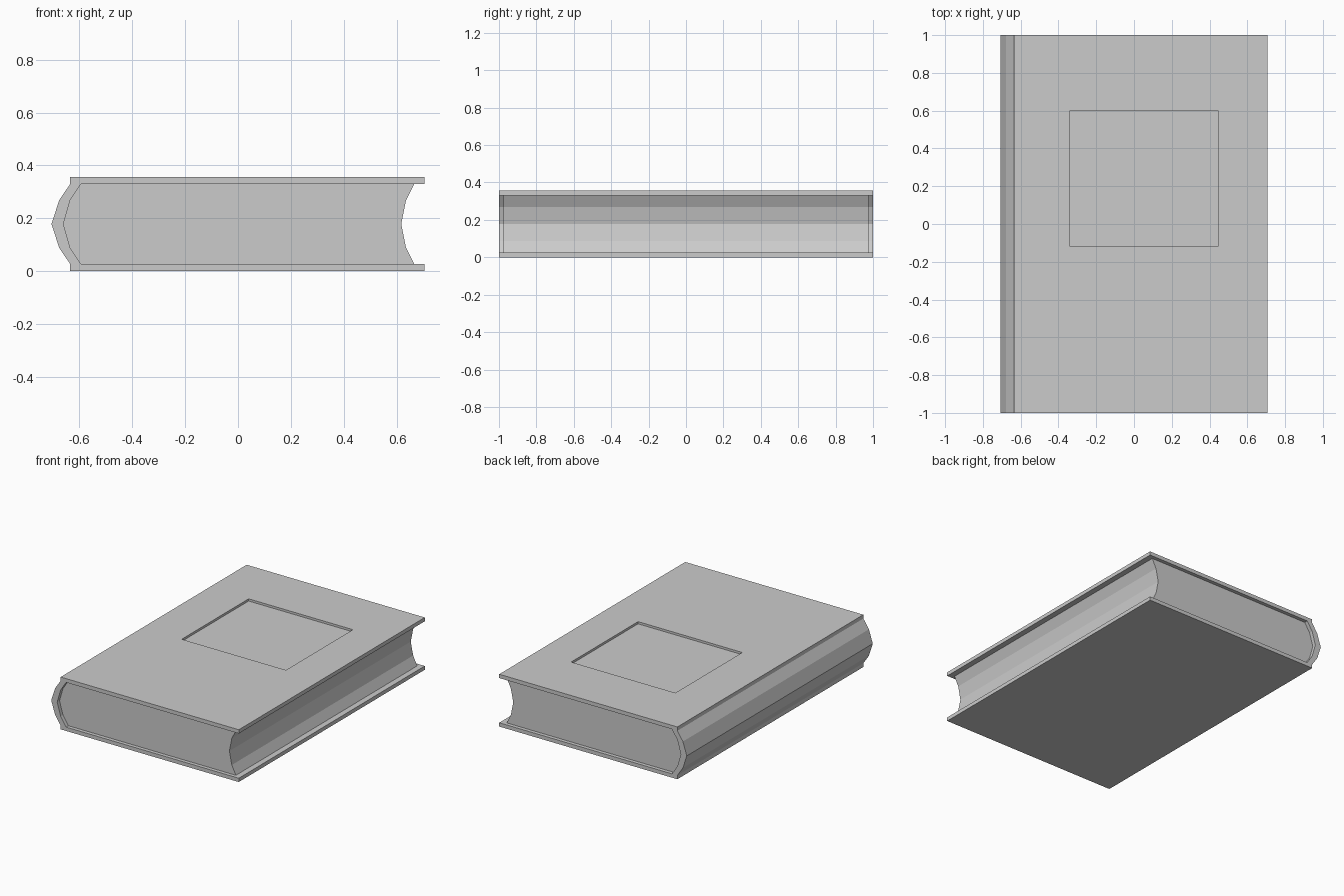
import bpy
import bmesh

cube = bpy.data.objects.get("Cube")
if cube:
    bpy.data.objects.remove(cube, do_unlink=True)

grey = bpy.data.materials.new("plain_grey")
grey.use_nodes = True
colour = (0.6, 0.6, 0.6, 1)
grey.diffuse_color = colour
grey.node_tree.nodes["Principled BSDF"].inputs["Base Color"].default_value = colour

TOP, BOARD, MID = 0.356, 0.026, 0.178


def curve(edge_x, bulge_x, tip_x):
    """Five-point faceted arc, from the lower board to the upper one."""
    half = [(edge_x, BOARD), (bulge_x, 0.088)]
    return half + [(tip_x, MID)] + [(x, TOP - z) for x, z in reversed(half)]


def extrude_profile(profile, half_depth):
    """Prism along y from an x-z outline."""
    bm = bmesh.new()
    face = bm.faces.new([bm.verts.new((x, -half_depth, z)) for x, z in profile])
    result = bmesh.ops.extrude_face_region(bm, geom=[face])
    verts = [g for g in result["geom"] if isinstance(g, bmesh.types.BMVert)]
    bmesh.ops.translate(bm, verts=verts, vec=(0, 2 * half_depth, 0))
    bmesh.ops.recalc_face_normals(bm, faces=bm.faces)
    return bm


def finish(bm, name):
    mesh = bpy.data.meshes.new(name)
    bm.to_mesh(mesh)
    bm.free()
    mesh.materials.append(grey)
    bpy.context.collection.objects.link(bpy.data.objects.new(name, mesh))


# Cover: two boards joined by a rounded spine
outer = curve(-0.635, -0.677, -0.706)
inner = curve(-0.594, -0.635, -0.661)
edge = 0.706
profile = [(edge, 0), (-0.635, 0)] + outer + [(-0.635, TOP), (edge, TOP)]
profile += [(edge, TOP - BOARD)] + inner[::-1] + [(edge, BOARD)]
cover = extrude_profile(profile, 1)

# Sunken panel in the upper board
panel = max(cover.faces, key=lambda f: f.calc_center_median().z)
bmesh.ops.inset_individual(cover, faces=[panel], thickness=0.1)
for v in panel.verts:
    v.co.x = 0.445 if v.co.x > 0 else -0.34
    v.co.y = 0.6 if v.co.y > 0 else -0.12
bmesh.ops.inset_individual(cover, faces=[panel], thickness=0)
for v in panel.verts:
    v.co.z -= 0.015
finish(cover, "cover")

# Page block with a hollow fore-edge
fore_edge = curve(0.667, 0.636, 0.618)
finish(extrude_profile(inner + fore_edge[::-1], 0.975), "pages")
